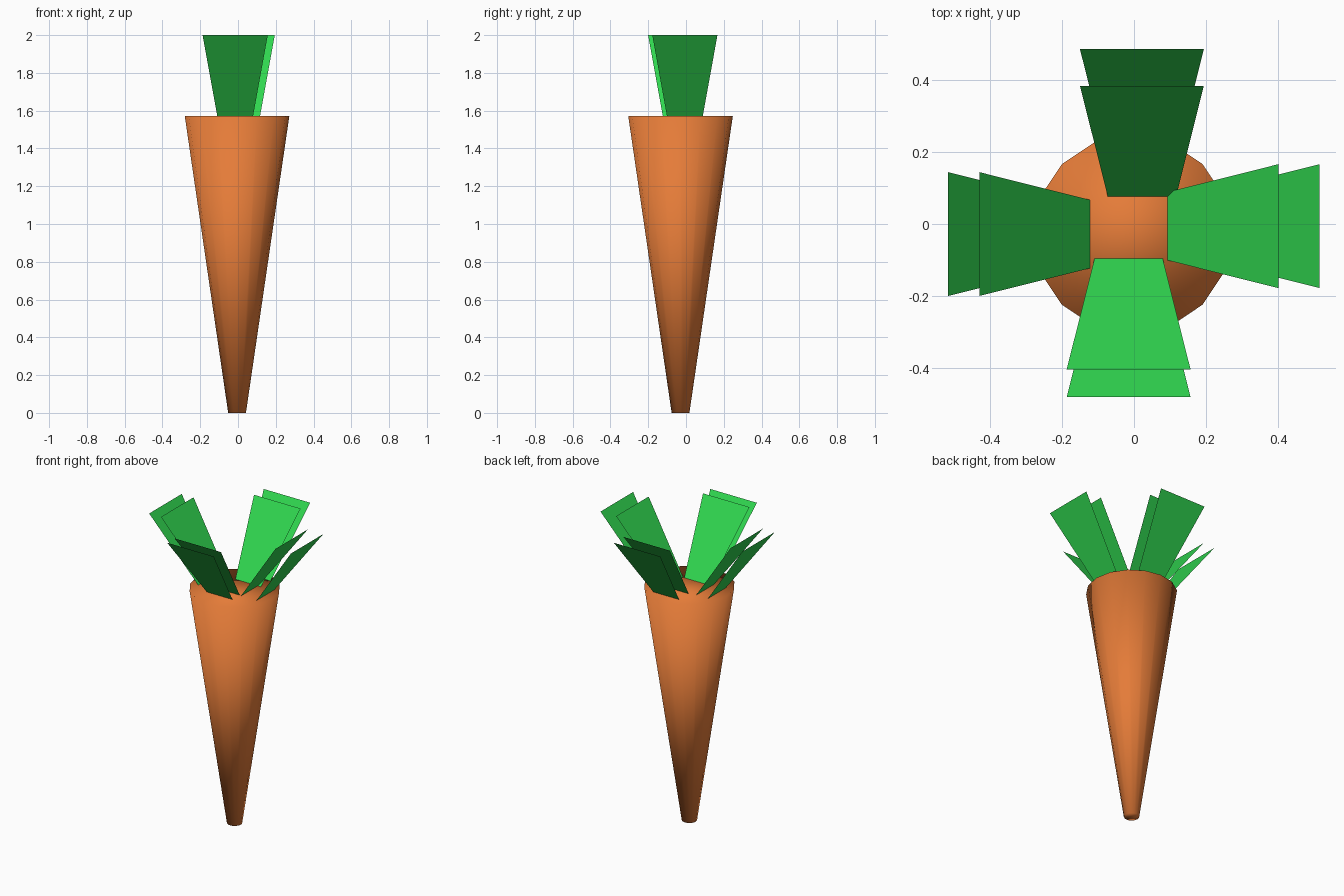
import bpy, bmesh
from mathutils import Vector

if "Cube" in bpy.data.objects:
    bpy.data.objects.remove(bpy.data.objects["Cube"])


def material(name, color):
    m = bpy.data.materials.new(name)
    m.diffuse_color = (*color, 1)
    m.use_nodes = True
    m.node_tree.nodes["Principled BSDF"].inputs["Base Color"].default_value = m.diffuse_color
    return m


orange = material("orange", (0.78, 0.2, 0.04))
green = material("green", (0.03, 0.68, 0.08))

# Tapered root, 16 sides, smooth all round including the caps
H = 1.573
bpy.ops.mesh.primitive_cone_add(vertices=16, radius1=0.047, radius2=0.277, depth=H,
                                location=(-0.005, -0.029, H / 2),
                                rotation=(0, 0, 0))
root = bpy.context.object
root.name = "root"
root.data.materials.append(orange)
bpy.ops.object.shade_smooth()

# Leaves: thin flaring blades leaning outwards, their feet sunk into the root
BASE_HALF, TIP_HALF = 0.095, 0.1725
SINK = 1.08  # lengthens the blade a little below the root's top


def leaf(name, out, side_offset, tip):
    out = Vector((*out, 0))
    side = Vector((abs(out.y), abs(out.x), 0))
    run, rise = 0.309 * SINK, (2 - H) * SINK
    half = TIP_HALF - (TIP_HALF - BASE_HALF) * SINK
    top = out * tip + side * side_offset + Vector((0, 0, 2))
    foot = top - out * run - Vector((0, 0, rise))
    bm = bmesh.new()
    pts = [foot - side * half, foot + side * half,
           top + side * TIP_HALF, top - side * TIP_HALF]
    bm.faces.new([bm.verts.new(p) for p in pts])
    bm.normal_update()
    face = bm.faces[:][0]
    if face.normal.z < 0:
        face.normal_flip()
    mesh = bpy.data.meshes.new(name)
    bm.to_mesh(mesh)
    bm.free()
    mesh.materials.append(green)
    bpy.context.collection.objects.link(bpy.data.objects.new(name, mesh))


# direction, sideways shift, tip distances of the inner and outer blade
for name, out, shift, tips in (
        ("left", (-1, 0), -0.028, (0.431, 0.518)),
        ("right", (1, 0), -0.006, (0.402, 0.517)),
        ("back", (0, 1), 0.022, (0.385, 0.487)),
        ("front", (0, -1), -0.015, (0.405, 0.482))):
    for layer, tip in zip(("inner", "outer"), tips):
        leaf(f"{name}_{layer}_leaf", out, shift, tip)
